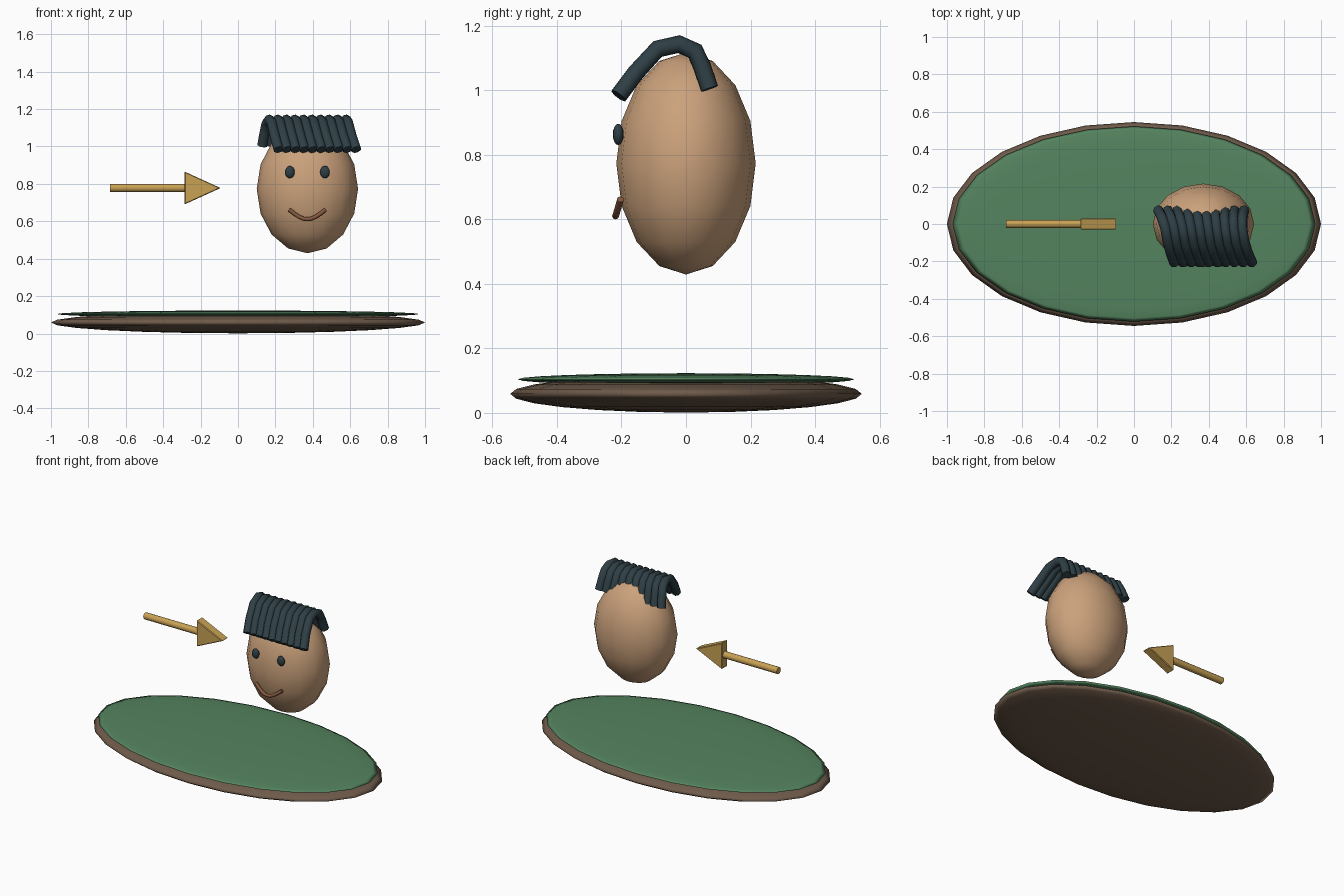
import bpy, bmesh, math

if "Cube" in bpy.data.objects:
    bpy.data.objects.remove(bpy.data.objects["Cube"])


def material(name, rgb):
    m = bpy.data.materials.new(name)
    m.diffuse_color = (*rgb, 1)
    m.use_nodes = True
    m.node_tree.nodes["Principled BSDF"].inputs["Base Color"].default_value = m.diffuse_color
    return m


SKIN = material("skin", (0.60, 0.36, 0.20))
DARK = material("dark", (0.028, 0.05, 0.06))
GREEN = material("green", (0.09, 0.23, 0.115))
BROWN = material("brown", (0.16, 0.105, 0.07))
GOLD = material("gold", (0.58, 0.36, 0.09))
LIP = material("lip", (0.24, 0.10, 0.05))


def ellipsoid(name, loc, radii, segments, rings, mat):
    bpy.ops.mesh.primitive_uv_sphere_add(segments=segments, ring_count=rings, radius=1, location=loc)
    o = bpy.context.object
    o.name = name
    o.scale = radii
    bpy.ops.object.transform_apply(location=False, rotation=False, scale=True)
    bpy.ops.object.shade_smooth()
    o.data.materials.append(mat)
    return o


def tubes(name, paths, radius, mat):
    """One object made of round tubes along the given point paths."""
    cu = bpy.data.curves.new(name, 'CURVE')
    cu.dimensions = '3D'
    cu.bevel_depth = radius
    cu.bevel_resolution = 2
    cu.use_fill_caps = True
    for path in paths:
        s = cu.splines.new('POLY')
        s.points.add(len(path) - 1)
        for p, co in zip(s.points, path):
            p.co = (*co, 1)
        s.use_smooth = True
    o = bpy.data.objects.new(name, cu)
    bpy.context.collection.objects.link(o)
    bpy.ops.object.select_all(action='DESELECT')
    o.select_set(True)
    bpy.context.view_layer.objects.active = o
    bpy.ops.object.convert(target='MESH')
    o = bpy.context.object
    o.name = name
    o.data.materials.clear()
    o.data.materials.append(mat)
    bpy.ops.object.shade_smooth_by_angle(angle=math.radians(50))
    return o


# Oval base with a green top
ellipsoid("base", (0, 0, 0.059), (1.0, 0.545, 0.058), 24, 12, BROWN)
ellipsoid("base_top", (0, 0, 0.104), (0.97, 0.522, 0.019), 24, 12, GREEN)

# Head and eyes
HX = 0.371
ellipsoid("head", (HX, 0, 0.773), (0.271, 0.216, 0.344), 16, 8, SKIN)
for side, label in ((-1, "left"), (1, "right")):
    ellipsoid("eye_" + label, (HX + side * 0.094, -0.21, 0.863), (0.026, 0.017, 0.033), 12, 8, DARK)

# Smile, mirrored about the middle of the face
half = [(0.097, -0.203, 0.662), (0.070, -0.209, 0.641), (0.045, -0.214, 0.624),
        (0.022, -0.217, 0.614)]
smile = [(HX - x, y, z) for x, y, z in half] + [(HX, -0.218, 0.611)]
smile += [(HX + x, y, z) for x, y, z in reversed(half)]
tubes("mouth", [smile], 0.011, LIP)

# Hair: ten slanted locks from the brow over the crown to the back
# each station: x of first lock, x of last lock, y, z
stations = [(0.217, 0.632, -0.209, 0.983), (0.197, 0.608, -0.155, 1.055),
            (0.180, 0.588, -0.088, 1.128), (0.168, 0.578, -0.022, 1.143),
            (0.152, 0.578, 0.028, 1.121), (0.142, 0.582, 0.050, 1.072),
            (0.130, 0.588, 0.073, 1.005)]
LOCKS = 10
locks = [[(a + (b - a) * i / (LOCKS - 1), y, z) for a, b, y, z in stations]
         for i in range(LOCKS)]
tubes("hair", locks, 0.028, DARK)

# Arrow shaft
AZ = 0.778
bpy.ops.mesh.primitive_cylinder_add(vertices=12, radius=0.022, depth=0.42,
                                    location=(-0.475, 0, AZ), rotation=(0, math.pi / 2, 0))
shaft = bpy.context.object
shaft.name = "arrow_shaft"
shaft.data.materials.append(GOLD)
bpy.ops.object.shade_smooth_by_angle(angle=math.radians(40))

# Arrow head: flat triangular prism
bm = bmesh.new()
f = bm.faces.new([bm.verts.new(c) for c in
                  ((-0.286, -0.03, AZ - 0.088), (-0.093, -0.03, AZ), (-0.286, -0.03, AZ + 0.088))])
ext = bmesh.ops.extrude_face_region(bm, geom=[f])
bmesh.ops.translate(bm, vec=(0, 0.06, 0),
                    verts=[v for v in ext["geom"] if isinstance(v, bmesh.types.BMVert)])
bmesh.ops.recalc_face_normals(bm, faces=bm.faces)
me = bpy.data.meshes.new("arrow_head")
bm.to_mesh(me)
bm.free()
me.materials.append(GOLD)
head = bpy.data.objects.new("arrow_head", me)
bpy.context.collection.objects.link(head)
bev = head.modifiers.new("soft_edges", 'BEVEL')
bev.width = 0.004
bev.segments = 1
